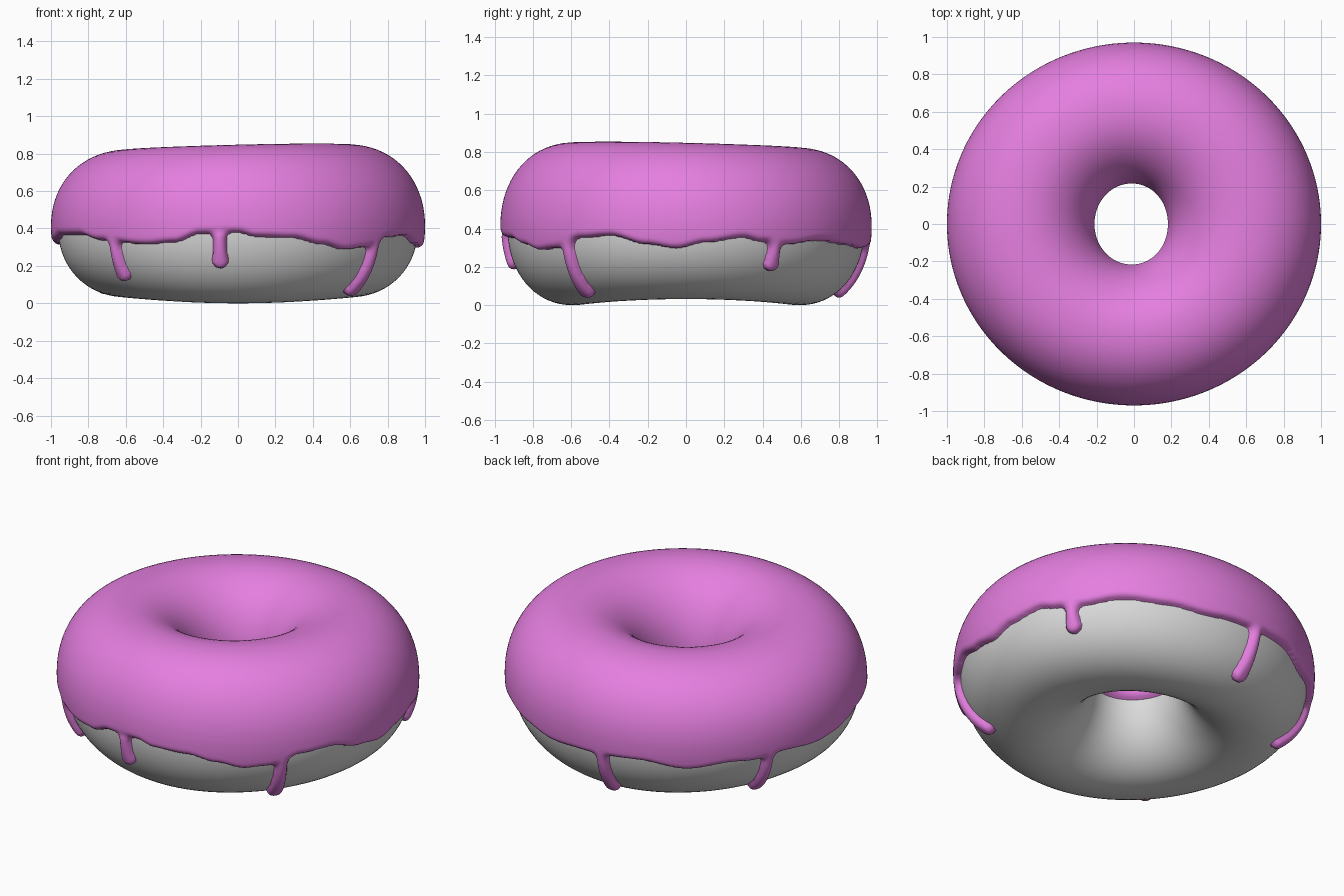
import bpy, math
from math import sin, cos, pi, radians, degrees, sqrt
from mathutils import Vector
from mathutils.geometry import intersect_point_line

if "Cube" in bpy.data.objects:
    bpy.data.objects.remove(bpy.data.objects["Cube"])

CR, ZC, T, W, N = 0.59, 0.41, 0.037, 0.036, 2.12   # ring radius, mid height, icing thickness, edge rounding, squareness


def ring_point(th, ph, off=0.0):
    """Point on the slightly uneven dough ring, pushed out by off."""
    c, s = cos(ph), sin(ph)
    n = N if c > 0 else 2.0
    if c > 0:
        a = 0.985 + 0.015 * cos(2 * th) - CR - T
    else:
        a = CR - (0.205 - 0.01 * cos(2 * th) - 0.015 * cos(th)) - T
    if s > 0:
        b = 0.797 + 0.02 * cos(th + pi / 4) - ZC
    else:
        b = ZC - (0.016 + 0.016 * cos(2 * th))
    r = CR + (a + off) * math.copysign(abs(c) ** (2 / n), c)
    z = ZC + (b + off) * math.copysign(abs(s) ** (2 / n), s)
    return Vector((r * cos(th), r * sin(th), z))


def side_point(th, z):
    """Point on the outer lower dough wall at a height."""
    b = ZC - (0.016 + 0.016 * cos(2 * th))
    return ring_point(th, -math.asin(((ZC - z) / b) ** (N / 2)))


# Wavy lower edge of the icing: angle, height
EDGE = [(-180, .325), (-172, .345), (-165, .368), (-150, .37), (-140, .34), (-121, .318),
        (-111, .33), (-102, .375), (-90, .38), (-84, .358), (-72, .352), (-62, .32),
        (-53, .29), (-46, .30), (-34, .355), (-24, .365), (-12, .32), (-3, .30), (6, .33),
        (18, .355), (24, .335), (33, .32), (46, .34), (61, .32), (75, .30), (88, .31),
        (110, .32), (125, .285), (140, .315), (147, .31), (158, .33), (172, .315), (180, .325)]


def edge_height(th):
    d = (degrees(th) + 180) % 360 - 180
    for (a, ha), (b, hb) in zip(EDGE, EDGE[1:]):
        if a <= d <= b:
            t = (d - a) / (b - a)
            return ha + (hb - ha) * t * t * (3 - 2 * t)
    return EDGE[0][1]


# Drips: angle, bulb centre height, neck radius, bulb radius
DRIPS = []
for ang, tip, r0, r1 in [(-134, .162, .032, .043), (-96, .232, .034, .043), (-40.5, .082, .034, .045),
                         (29, .222, .033, .043), (95.5, .085, .034, .046), (153, .09, .032, .042)]:
    th = radians(ang)
    path = [side_point(th, .36 + (tip - .36) * i / 5) for i in range(6)]
    DRIPS.append((th, path, r0, r1))


def drip_distance(p, path, r0, r1):
    best = 1.0
    for i, (a, b) in enumerate(zip(path, path[1:])):
        t = min(max(intersect_point_line(p, a, b)[1], 0), 1)
        u = (i + t) / 5
        best = min(best, (p - a.lerp(b, t)).length - (r0 + (r1 - r0) * u ** 3))
    return best


def icing_distance(th, ph, p, h):
    """Signed distance to the icing outline, negative inside."""
    if cos(ph) < 0:
        return 0.40 - p.z
    d = h - p.z
    for dth, path, r0, r1 in DRIPS:
        if d > -0.1 and abs((th - dth + pi) % (2 * pi) - pi) < 0.2:
            e = drip_distance(p, path, r0, r1)
            k = max(0.045 - abs(d - e), 0) / 0.045
            d = min(d, e) - k * k * 0.045 / 4
    return d


def make_object(name, verts, faces, colour_name, colour):
    me = bpy.data.meshes.new(name)
    me.from_pydata(verts, [], faces)
    me.update()
    for f in me.polygons:
        f.use_smooth = True
    mat = bpy.data.materials.new(colour_name)
    mat.diffuse_color = (*colour, 1)
    mat.use_nodes = True
    mat.node_tree.nodes["Principled BSDF"].inputs["Base Color"].default_value = mat.diffuse_color
    me.materials.append(mat)
    ob = bpy.data.objects.new(name, me)
    bpy.context.collection.objects.link(ob)
    return ob


# Dough ring
A, B = 192, 72
verts = [ring_point(2 * pi * i / A, 2 * pi * j / B) for i in range(A) for j in range(B)]
faces = [(i * B + j, (i + 1) % A * B + j, (i + 1) % A * B + (j + 1) % B, i * B + (j + 1) % B)
         for i in range(A) for j in range(B)]
make_object("dough", verts, faces, "dough grey", (0.7, 0.7, 0.7))

# Icing with drips: fine rows near the outer edge, coarser rows elsewhere
rows = ([-78 + 83 * i / 66 for i in range(66)] + [5 + 145 * i / 32 for i in range(32)]
        + [150 + 45 * i / 16 for i in range(17)])
rows = [radians(r) for r in rows]
A, B = 900, len(rows)
verts, dist = [], []
for i in range(A):
    th = 2 * pi * i / A
    h = edge_height(th)
    for ph in rows:
        d = icing_distance(th, ph, ring_point(th, ph), h)
        if d < 0:
            u = min(-d / W, 1)
            off = T * sqrt(1 - (1 - u) ** 2)
        else:
            off = -min(d, 0.02)
        verts.append(ring_point(th, ph, off))
        dist.append(d)
faces = []
for i in range(A):
    for j in range(B - 1):
        k = (i + 1) % A
        f = (i * B + j, k * B + j, k * B + j + 1, i * B + j + 1)
        if min(dist[v] for v in f) < 0.012:
            faces.append(f)
icing = make_object("icing", verts, faces, "icing pink", (0.78, 0.21, 0.74))

# Remove the unused icing points
import bmesh
bm = bmesh.new()
bm.from_mesh(icing.data)
bmesh.ops.delete(bm, geom=[v for v in bm.verts if not v.link_faces], context='VERTS')
bm.to_mesh(icing.data)
bm.free()
